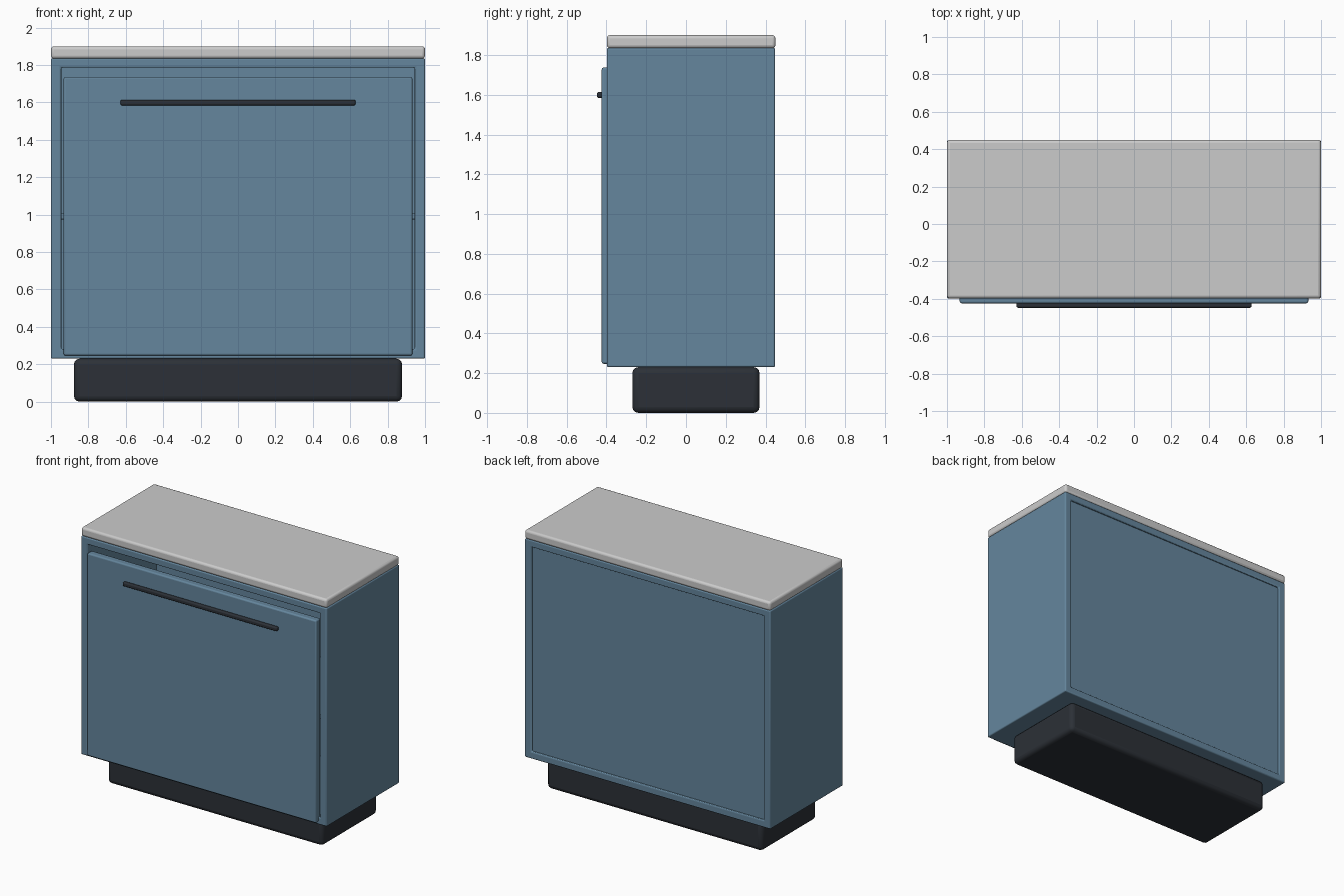
import bpy, bmesh

if "Cube" in bpy.data.objects:
    bpy.data.objects.remove(bpy.data.objects["Cube"])


def material(name, rgb):
    m = bpy.data.materials.new(name)
    m.diffuse_color = (*rgb, 1)
    m.use_nodes = True
    m.node_tree.nodes["Principled BSDF"].inputs["Base Color"].default_value = m.diffuse_color
    return m


BLUE = material("blue_paint", (0.13, 0.24, 0.34))
DARK = material("dark_trim", (0.025, 0.03, 0.038))


def finish(name, bm, mat, bevel, segments=3):
    bmesh.ops.recalc_face_normals(bm, faces=bm.faces)
    me = bpy.data.meshes.new(name)
    bm.to_mesh(me)
    bm.free()
    ob = bpy.data.objects.new(name, me)
    bpy.context.collection.objects.link(ob)
    if mat:
        me.materials.append(mat)
    if bevel:
        mod = ob.modifiers.new("soft_edges", "BEVEL")
        mod.width, mod.segments = bevel, segments
    bpy.ops.object.select_all(action="DESELECT")
    ob.select_set(True)
    bpy.context.view_layer.objects.active = ob
    bpy.ops.object.shade_smooth_by_angle()
    return ob


def box(name, x, y, z, mat=None, bevel=0.0):
    bm = bmesh.new()
    bmesh.ops.create_cube(bm, size=1)
    for v in bm.verts:
        for i, (a, b) in enumerate((x, y, z)):
            v.co[i] = a if v.co[i] < 0 else b
    return finish(name, bm, mat, bevel)


def frame(name, outer, inner, y, mat, bevel):
    # Rectangular tube running along y; outer and inner are (half width, z0, z1)
    bm = bmesh.new()
    rings = []
    for w, z0, z1 in (outer, inner):
        for yy in y:
            rings.append([bm.verts.new((px, yy, pz)) for px, pz in
                          ((-w, z0), (w, z0), (w, z1), (-w, z1))])
    of, ob_, nf, nb = rings
    for a, b in ((of, ob_), (ob_, nb), (nb, nf), (nf, of)):
        for i in range(4):
            j = (i + 1) % 4
            bm.faces.new((a[i], a[j], b[j], b[i]))
    return finish(name, bm, mat, bevel)


# Plinth
box("plinth", (-0.877, 0.877), (-0.27, 0.37), (0, 0.23), DARK, 0.03)

# Carcass: sides, top and bottom as one open tube
frame("carcass", (1.0, 0.23, 1.836), (0.945, 0.282, 1.786), (-0.398, 0.448), BLUE, 0.008)

# Inset back panel and inner shelf
box("back_panel", (-0.947, 0.947), (0.405, 0.433), (0.28, 1.788), BLUE)
box("shelf", (-0.946, 0.946), (-0.34, 0.406), (0.975, 1.01), BLUE, 0.004)

# Worktop
box("worktop", (-1.0, 1.0), (-0.398, 0.45), (1.834, 1.9), None, 0.016)

# Drop front and bar handle
box("door", (-0.932, 0.932), (-0.424, -0.37), (0.247, 1.737), BLUE, 0.01)
box("handle", (-0.628, 0.628), (-0.448, -0.42), (1.584, 1.614), DARK, 0.009)
